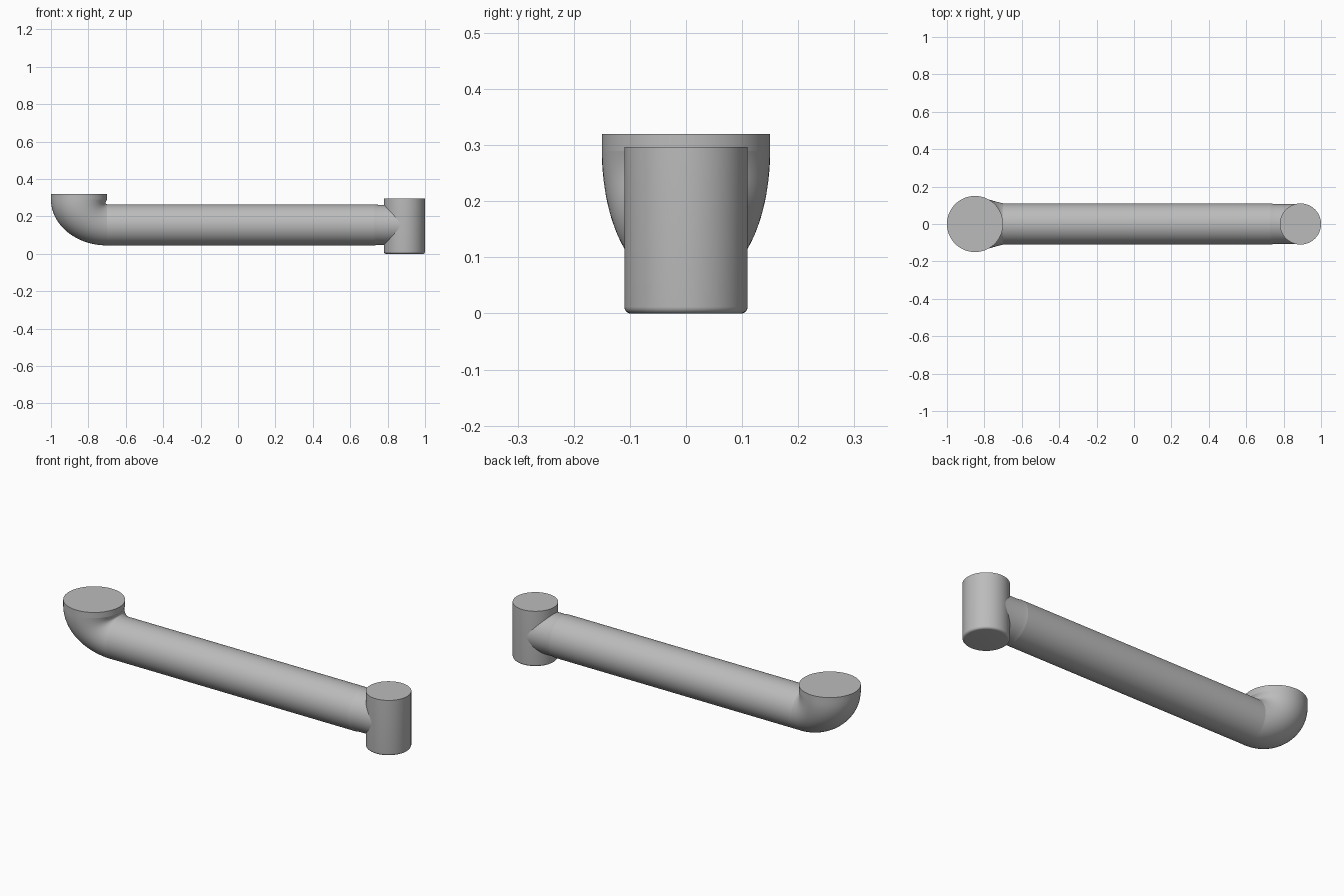
import bpy, bmesh
from math import sin, cos, pi, radians
from mathutils import Vector

cube = bpy.data.objects.get("Cube")
if cube:
    bpy.data.objects.remove(cube, do_unlink=True)

GREY = (0.5, 0.5, 0.5, 1)
mat = bpy.data.materials.new("plain grey")
mat.use_nodes = True
mat.diffuse_color = GREY
mat.node_tree.nodes["Principled BSDF"].inputs["Base Color"].default_value = GREY

SIDES = 64
TUBE_R, TUBE_Z = 0.11, 0.155
FLANGE_X, FLANGE_R, FLANGE_Z = -0.85, 0.15, 0.29
HUB_X, HUB_TOP = 0.89, 0.297
BEND_X = -0.70


def loft(name, sections):
    """Skin elliptical sections, each given as (centre, half axis, half axis)."""
    bm = bmesh.new()
    rings = []
    for c, u, v in sections:
        angles = [2 * pi * i / SIDES for i in range(SIDES)]
        rings.append([bm.verts.new(c + u * cos(a) + v * sin(a)) for a in angles])
    for a, b in zip(rings, rings[1:]):
        for i in range(SIDES):
            j = (i + 1) % SIDES
            bm.faces.new((a[i], a[j], b[j], b[i]))
    bm.faces.new(rings[0][::-1])
    bm.faces.new(rings[-1])
    bmesh.ops.recalc_face_normals(bm, faces=bm.faces)
    mesh = bpy.data.meshes.new(name)
    bm.to_mesh(mesh)
    bm.free()
    mesh.materials.append(mat)
    obj = bpy.data.objects.new(name, mesh)
    bpy.context.collection.objects.link(obj)
    bpy.ops.object.select_all(action="DESELECT")
    obj.select_set(True)
    bpy.context.view_layer.objects.active = obj
    bpy.ops.object.shade_smooth_by_angle(angle=radians(35))
    return obj


def upright(x, z, r):
    return Vector((x, 0, z)), Vector((r, 0, 0)), Vector((0, r, 0))


def level(x, r):
    return Vector((x, 0, TUBE_Z)), Vector((0, r, 0)), Vector((0, 0, r))


# Straight arm tube and the slightly slimmer neck that runs into the hub
loft("arm_tube", [level(BEND_X, TUBE_R), level(0.73, TUBE_R)])
loft("hub_neck", [level(0.73, TUBE_R), level(0.75, 0.107), level(HUB_X, 0.107)])

# Upright hub with a rounded lower rim
rim = 0.012
hub = [upright(HUB_X, rim * (1 - sin(a)), TUBE_R - rim * (1 - cos(a)))
       for a in (pi / 2 * (1 - i / 6) for i in range(7))]
loft("hub", hub + [upright(HUB_X, HUB_TOP, TUBE_R)])

# Elbow flaring from the tube up to the flange
sections = []
steps = 28
for i in range(steps + 1):
    t = pi / 2 * i / steps
    outer = Vector((BEND_X - 2 * FLANGE_R * sin(t), 0,
                    FLANGE_Z - (FLANGE_Z - TUBE_Z + TUBE_R) * cos(t)))
    tube_top = TUBE_Z + TUBE_R
    inner = Vector((BEND_X - 0.008 * sin(2 * t), 0,
                    FLANGE_Z - (FLANGE_Z - tube_top) * cos(t)))
    width = TUBE_R + (FLANGE_R - TUBE_R) * sin(t)
    sections.append(((outer + inner) / 2, Vector((0, width, 0)), (inner - outer) / 2))
loft("elbow", sections)

# Round flange on top of the elbow
loft("flange", [upright(FLANGE_X, FLANGE_Z, FLANGE_R), upright(FLANGE_X, 0.32, FLANGE_R)])
